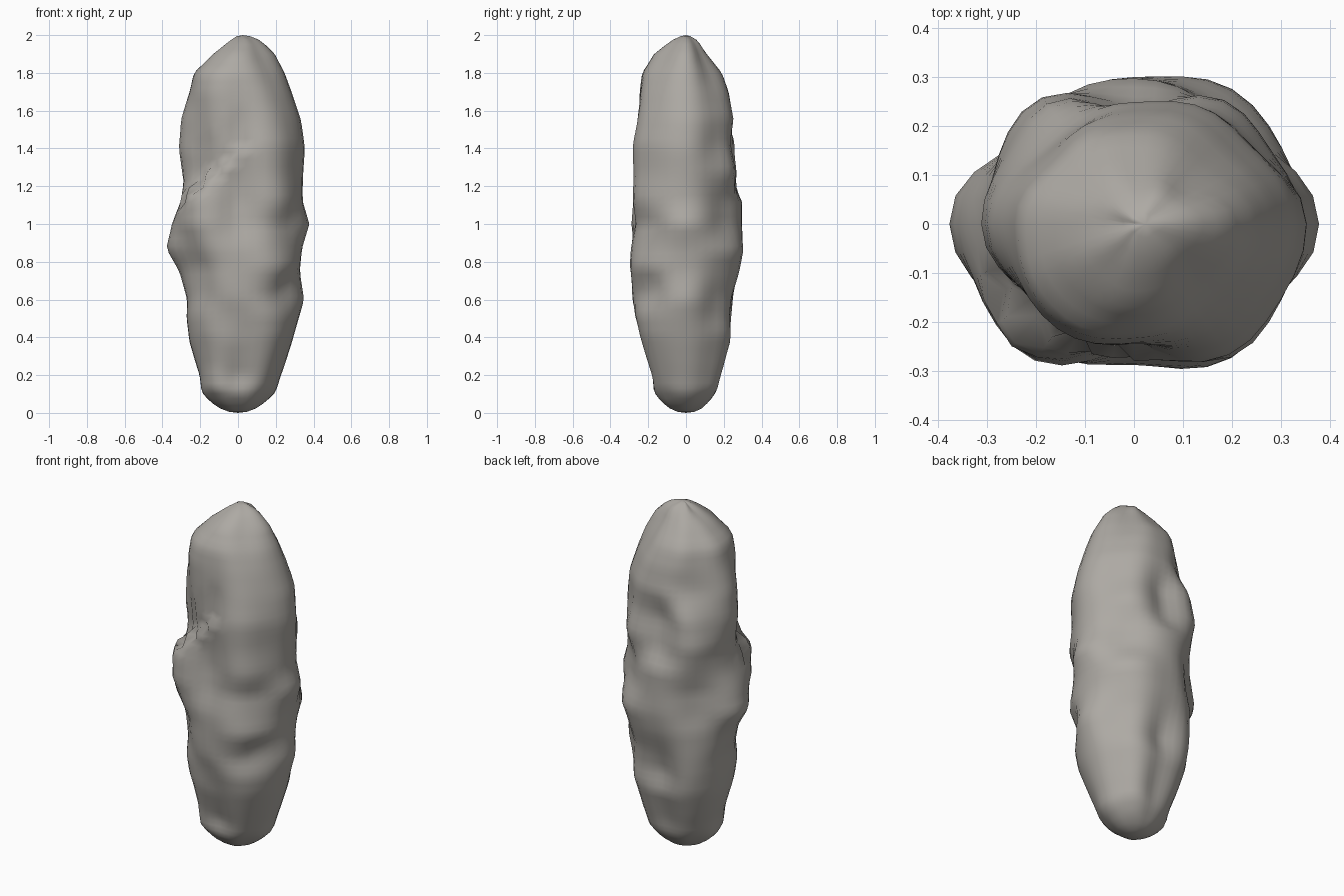
import bpy, bmesh, math
from mathutils import Vector, noise

# Outline of the stone: height, left, right, front, back extents
PROFILE = [
    (0.00, .03, .03, .03, .03), (0.02, .09, .09, .08, .08), (0.06, .15, .15, .13, .12),
    (0.11, .195, .20, .17, .155), (0.20, .205, .225, .165, .17), (0.38, .26, .285, .235, .225),
    (0.50, .275, .32, .265, .205), (0.60, .27, .35, .285, .23), (0.75, .31, .33, .285, .28),
    (0.87, .38, .34, .285, .30), (1.00, .35, .378, .255, .30), (1.12, .305, .345, .245, .30),
    (1.22, .29, .345, .25, .245), (1.40, .315, .35, .27, .21), (1.55, .30, .33, .25, .25),
    (1.70, .255, .285, .24, .225), (1.80, .235, .25, .23, .19), (1.90, .13, .195, .17, .11),
    (1.97, .04, .115, .08, .055), (2.00, -.02, .04, .01, .01)]

# Diagonal extents: height, front left, front right, back left, back right
DIAGONAL = [
    (0.00, .03, .03, .03, .03), (0.02, .085, .085, .08, .08), (0.06, .14, .14, .13, .14),
    (0.13, .20, .19, .175, .195), (0.25, .215, .235, .22, .235), (0.42, .26, .30, .275, .28),
    (0.52, .27, .317, .29, .275), (0.63, .26, .295, .295, .28), (0.78, .27, .345, .295, .32),
    (0.86, .305, .33, .28, .345), (1.00, .35, .31, .27, .29), (1.13, .34, .345, .295, .28),
    (1.28, .265, .33, .325, .32), (1.43, .25, .335, .295, .285), (1.57, .26, .30, .235, .28),
    (1.70, .265, .26, .22, .235), (1.80, .25, .22, .20, .18), (1.90, .15, .155, .12, .12),
    (1.97, .065, .09, .05, .08), (2.00, .01, .02, .01, .015)]

# Dents and swellings: angle in degrees, height, depth, size
LUMPS = [(290, .42, -.01, .12), (255, .52, -.015, .10), (325, .69, -.015, .05),
         (118, 1.43, .012, .07), (115, 1.60, -.01, .08)]


def extents(table, z):
    for a, b in zip(table, table[1:]):
        if z <= b[0]:
            t = (z - a[0]) / (b[0] - a[0])
            return [max(.008, p + (q - p) * t) for p, q in zip(a[1:], b[1:])]
    return table[-1][1:]


def radius(ang, z):
    left, right, front, back = extents(PROFILE, z)
    fl, fr, bl, br = extents(DIAGONAL, z)
    c, s = math.cos(ang), math.sin(ang)
    rx, ry = (right if c > 0 else left), (back if s > 0 else front)
    r = (abs(c / rx) ** 2.25 + abs(s / ry) ** 2.25) ** (-1 / 2.25)
    diag = (br if c > 0 else bl) if s > 0 else (fr if c > 0 else fl)
    r += (diag - r) * math.sin(2 * ang) ** 2
    body = min(1, r / .2)
    for deg, h, depth, size in LUMPS:
        d = (ang - math.radians(deg) + math.pi) % (2 * math.pi) - math.pi
        r += depth * math.exp(-((d * .28) ** 2 + (z - h) ** 2) / size ** 2) * body
    # Jagged ledge climbing across the front left
    x = r * c
    if s < -.2 and x < .06:
        up = z - (1.15 + (x + .28) * .85 + .025 * math.cos(20 * ang))
        fade = min(1, (.06 - x) / .04) * min(1, (-s - .2) / .3)
        if 0 < up < .22:
            r -= .035 * (1 - up / .22) * fade
        elif -.12 < up <= 0:
            r += .015 * (1 + up / .12) * fade
    # Rough surface
    return r + .006 * noise.noise(Vector((c * 1.6, s * 1.6, z * 4 + 3))) * body


SEGS, RINGS = 40, 60
bm = bmesh.new()
rings = []
for i in range(RINGS + 1):
    t = i / RINGS
    z = 2 * (.72 * t + .28 * (1 - math.cos(math.pi * t)) / 2)
    z = min(max(z, .006), 1.994)
    shift = .01 * max(0, (z - 1.9) / .1)
    ring = []
    for j in range(SEGS):
        a = 2 * math.pi * j / SEGS
        r = radius(a, z)
        ring.append(bm.verts.new((r * math.cos(a) + shift, r * math.sin(a), z)))
    rings.append(ring)
for lo, hi in zip(rings, rings[1:]):
    for j in range(SEGS):
        k = (j + 1) % SEGS
        bm.faces.new((lo[j], lo[k], hi[k], hi[j]))
# Rounded poles
bottom = bm.verts.new((0, 0, 0))
top = bm.verts.new((.025, 0, 2))
for j in range(SEGS):
    k = (j + 1) % SEGS
    bm.faces.new((rings[0][k], rings[0][j], bottom))
    bm.faces.new((rings[-1][j], rings[-1][k], top))
mesh = bpy.data.meshes.new("standing_stone")
bm.to_mesh(mesh)
bm.free()
stone = bpy.data.objects.new("standing_stone", mesh)
bpy.context.collection.objects.link(stone)
for p in mesh.polygons:
    p.use_smooth = True

# Warm grey stone
mat = bpy.data.materials.new("stone")
mat.diffuse_color = (.42, .40, .37, 1)
mesh.materials.append(mat)
